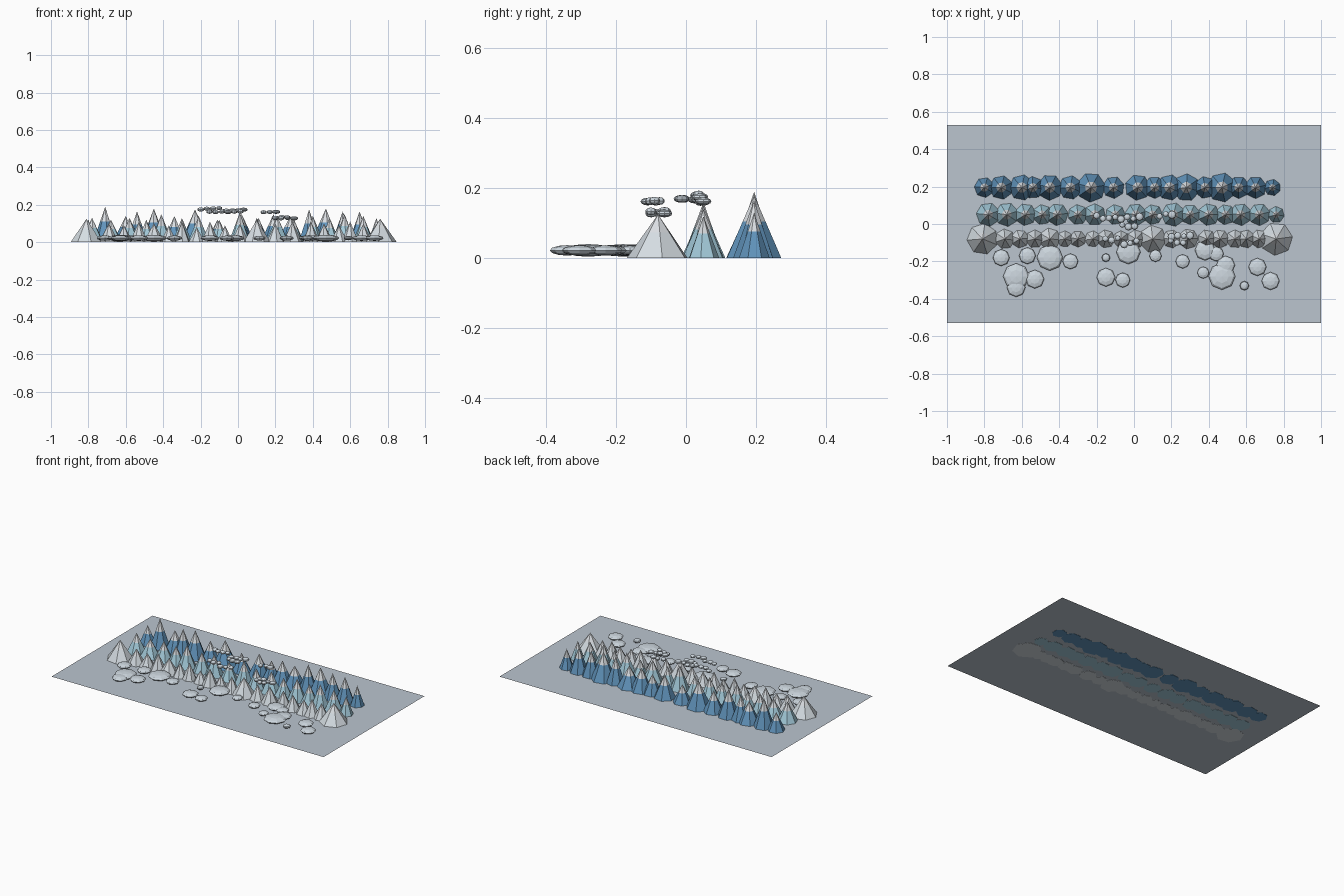
import bpy, bmesh, math, random
from mathutils import Matrix

random.seed(4)
cube = bpy.data.objects.get("Cube")
if cube:
    bpy.data.objects.remove(cube, do_unlink=True)


def material(name, rgb):
    m = bpy.data.materials.new(name)
    m.use_nodes = True
    lin = [(c / 255) ** 2.2 for c in rgb] + [1]
    m.diffuse_color = lin
    m.node_tree.nodes["Principled BSDF"].inputs["Base Color"].default_value = lin
    return m


GROUND = material("ground grey", (186, 196, 206))
SNOW = material("snow", (218, 222, 226))
DEEP = material("deep blue rock", (98, 148, 188))
PALE = material("pale blue rock", (164, 204, 220))
FROST = material("frost grey rock", (212, 220, 226))
CLOUD = material("cloud grey", (204, 214, 222))


def finish(name, bm, mats):
    me = bpy.data.meshes.new(name)
    bm.to_mesh(me)
    bm.free()
    for m in mats:
        me.materials.append(m)
    ob = bpy.data.objects.new(name, me)
    bpy.context.scene.collection.objects.link(ob)


def mountain(name, x, y, r, h, rock, sides=7, snow=0.58):
    """Low-poly cone with a snow line cut across it."""
    bm = bmesh.new()
    turn = Matrix.Rotation(random.uniform(0, math.tau), 4, 'Z')
    bmesh.ops.create_cone(bm, cap_ends=True, segments=sides, radius1=r, radius2=0,
                          depth=h, matrix=Matrix.Translation((x, y, h / 2)) @ turn)
    bmesh.ops.remove_doubles(bm, verts=bm.verts, dist=0.0001)
    bmesh.ops.bisect_plane(bm, geom=bm.verts[:] + bm.edges[:] + bm.faces[:],
                           plane_co=(0, 0, h * snow), plane_no=(0, 0, 1))
    for f in bm.faces:
        f.material_index = int(f.calc_center_median().z > h * snow)
    finish(name, bm, [rock, SNOW])


def puff(name, x, y, z, r, half):
    """Flattened faceted ball."""
    bm = bmesh.new()
    bmesh.ops.create_uvsphere(bm, u_segments=8, v_segments=6, radius=1,
                              matrix=Matrix.Translation((x, y, z)) @ Matrix.Diagonal((r, r, half, 1)))
    finish(name, bm, [CLOUD])


# Ground sheet
bm = bmesh.new()
bmesh.ops.create_grid(bm, x_segments=1, y_segments=1, size=1,
                      matrix=Matrix.Translation((0, 0, 0.002)) @ Matrix.Diagonal((1, 0.53, 1, 1)))
finish("ground", bm, [GROUND])

# Mountain ranges: (x, radius, height)
BACK = [(-.80, .055, .12), (-.71, .065, .19), (-.60, .07, .14), (-.54, .06, .165),
        (-.45, .07, .18), (-.34, .065, .14), (-.23, .08, .175), (-.11, .06, .12),
        (.02, .07, .15), (.11, .06, .13), (.19, .07, .15), (.28, .075, .14),
        (.38, .06, .175), (.47, .08, .18), (.56, .06, .165), (.65, .06, .165), (.74, .045, .13)]
MID = [(-.78, .065, .13), (-.68, .065, .12), (-.58, .06, .13), (-.49, .055, .12),
       (-.41, .06, .15), (-.30, .055, .13), (-.21, .06, .14), (-.10, .055, .12),
       (.01, .06, .16), (.10, .055, .13), (.21, .065, .14), (.30, .055, .12),
       (.40, .06, .14), (.49, .055, .13), (.57, .06, .15), (.67, .06, .14), (.76, .045, .12)]
FRONT = [(-.81, .085, .125), (-.69, .055, .10), (-.61, .05, .09), (-.53, .05, .11),
         (-.45, .06, .10), (-.37, .045, .09), (-.30, .045, .11), (-.22, .045, .08),
         (-.15, .05, .11), (-.07, .045, .09), (.01, .05, .10), (.10, .075, .12),
         (.20, .05, .10), (.29, .055, .11), (.39, .05, .11), (.46, .05, .10),
         (.54, .05, .09), (.60, .05, .11), (.67, .05, .10), (.76, .09, .125)]
for label, y, row, rock in (("back", .195, BACK, DEEP), ("middle", .05, MID, PALE),
                            ("front", -.08, FRONT, FROST)):
    for i, (x, r, h) in enumerate(row):
        mountain(f"{label}_mountain_{i + 1}", x, y, r, h, rock)

# Mist banks lying low before the range: (x, y, radius)
MIST = [(-.71, -.18, .045), (-.63, -.28, .07), (-.63, -.34, .05), (-.53, -.295, .05),
        (-.57, -.17, .045), (-.45, -.18, .07), (-.34, -.20, .042), (-.15, -.18, .023),
        (-.15, -.285, .05), (-.06, -.30, .04), (-.03, -.15, .065), (.115, -.17, .033),
        (.26, -.20, .038), (.37, -.26, .032), (.38, -.14, .055), (.44, -.16, .04),
        (.47, -.28, .072), (.49, -.22, .05), (.59, -.33, .025), (.66, -.23, .048), (.73, -.305, .048)]
for i, (x, y, r) in enumerate(MIST):
    puff(f"mist_{i + 1}", x, y, .022, r, .008 + r * .14)

# Clouds over the peaks: (x, y, z) of each clump's middle and puff count
CLUMPS = [(-.15, .035, .178, 4), (-.02, .035, .17, 4), (-.03, -.01, .165, 3), (-.12, -.085, .165, 3),
          (-.02, -.10, .165, 3), (.17, .05, .165, 3), (.25, -.06, .13, 4), (.23, -.095, .13, 3)]
for c, (x, y, z, n) in enumerate(CLUMPS):
    for k in range(n):
        puff(f"cloud_{c + 1}_puff_{k + 1}", x + (k - (n - 1) / 2) * .033,
             y + random.uniform(-.01, .01), z + random.uniform(-.005, .005),
             random.uniform(.015, .023), .011)
